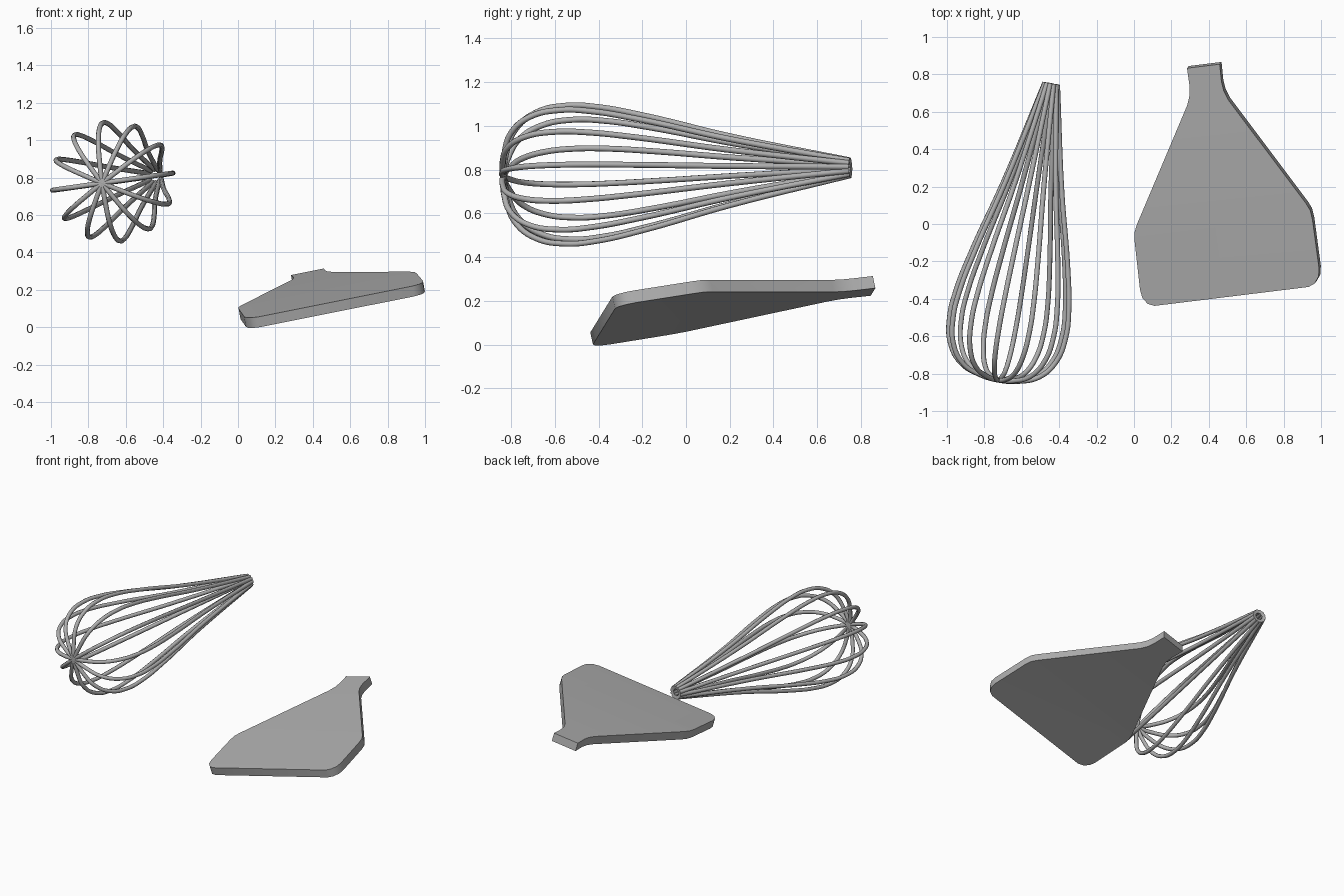
import bpy, bmesh, math
from mathutils import Vector

cube = bpy.data.objects.get("Cube")
if cube:
    bpy.data.objects.remove(cube, do_unlink=True)

# Brushed steel, shared by both utensils
steel = bpy.data.materials.new("grey_steel")
steel.use_nodes = True
grey = (0.43, 0.43, 0.43, 1)
steel.diffuse_color = grey
steel.node_tree.nodes["Principled BSDF"].inputs["Base Color"].default_value = grey


def smooth(obj, angle):
    bpy.ops.object.select_all(action='DESELECT')
    obj.select_set(True)
    bpy.context.view_layer.objects.active = obj
    bpy.ops.object.shade_smooth_by_angle(angle=math.radians(angle))


# Whisk: six wire loops crossing at the tip of a tilted axis
START = Vector((-0.443, 0.75, 0.808))
AXIS = Vector((-0.176, -0.984, -0.0235)).normalized()
SIDE = Vector((0, 0, 1)).cross(AXIS).normalized()
UP = AXIS.cross(SIDE).normalized()
# distance along the axis, distance from the axis
WIRE = [(0, 0.035), (0.56, 0.16), (0.96, 0.265), (1.18, 0.31), (1.32, 0.319),
        (1.46, 0.29), (1.555, 0.215), (1.597, 0.11), (1.61, 0)]


def wire_loop(index):
    angle = math.radians(8 + 30 * index)
    out = SIDE * math.cos(angle) + UP * math.sin(angle)
    path = WIRE + [(s, -r) for s, r in reversed(WIRE[:-1])]
    curve = bpy.data.curves.new("wire_path", 'CURVE')
    curve.dimensions = '3D'
    curve.resolution_u = 6
    curve.bevel_depth = 0.0135
    curve.bevel_resolution = 2
    curve.use_fill_caps = True
    spline = curve.splines.new('BEZIER')
    spline.bezier_points.add(len(path) - 1)
    for point, (s, r) in zip(spline.bezier_points, path):
        point.co = START + AXIS * s + out * r
        point.handle_left_type = point.handle_right_type = 'AUTO'
    helper = bpy.data.objects.new("wire_helper", curve)
    bpy.context.collection.objects.link(helper)
    graph = bpy.context.evaluated_depsgraph_get()
    mesh = bpy.data.meshes.new_from_object(helper.evaluated_get(graph))
    bpy.data.objects.remove(helper, do_unlink=True)
    mesh.materials.clear()
    mesh.materials.append(steel)
    loop = bpy.data.objects.new(f"whisk_wire_loop_{index + 1}", mesh)
    bpy.context.collection.objects.link(loop)
    smooth(loop, 60)


for i in range(6):
    wire_loop(i)

# Scraper blade: mirrored half outline (half width, length), tab end first
HALF = [(0.088, 0.855), (0.086, 0.76), (0.092, 0.71), (0.11, 0.66),
        (0.455, 0.06), (0.473, 0.02), (0.479, -0.03), (0.482, -0.29),
        (0.475, -0.335), (0.45, -0.37), (0.415, -0.385)]
BEND = 5
THICK = Vector((0.01, 0.012, -0.055))


def blade_point(u, v):
    x = 0.475 + 0.9925 * u - 0.122 * v
    y = -0.005 + 0.122 * u + 0.9925 * v
    droop = 0.045 * max(0, v - HALF[BEND][1])
    return Vector((x, y, 0.115 + 0.1776 * x + 0.181 * y - droop))


bm = bmesh.new()
right = [bm.verts.new(blade_point(u, v)) for u, v in HALF]
left = [bm.verts.new(blade_point(-u, v)) for u, v in HALF]
for part in (slice(0, BEND + 1), slice(BEND, None)):
    bm.faces.new(left[part] + right[part][::-1])
extruded = bmesh.ops.extrude_face_region(bm, geom=bm.faces[:], use_keep_orig=True)
bmesh.ops.translate(bm, vec=THICK,
                    verts=[g for g in extruded["geom"] if isinstance(g, bmesh.types.BMVert)])
bmesh.ops.recalc_face_normals(bm, faces=bm.faces)
blade_mesh = bpy.data.meshes.new("scraper_blade")
bm.to_mesh(blade_mesh)
bm.free()
blade_mesh.materials.append(steel)
blade = bpy.data.objects.new("scraper_blade", blade_mesh)
bpy.context.collection.objects.link(blade)
smooth(blade, 35)
